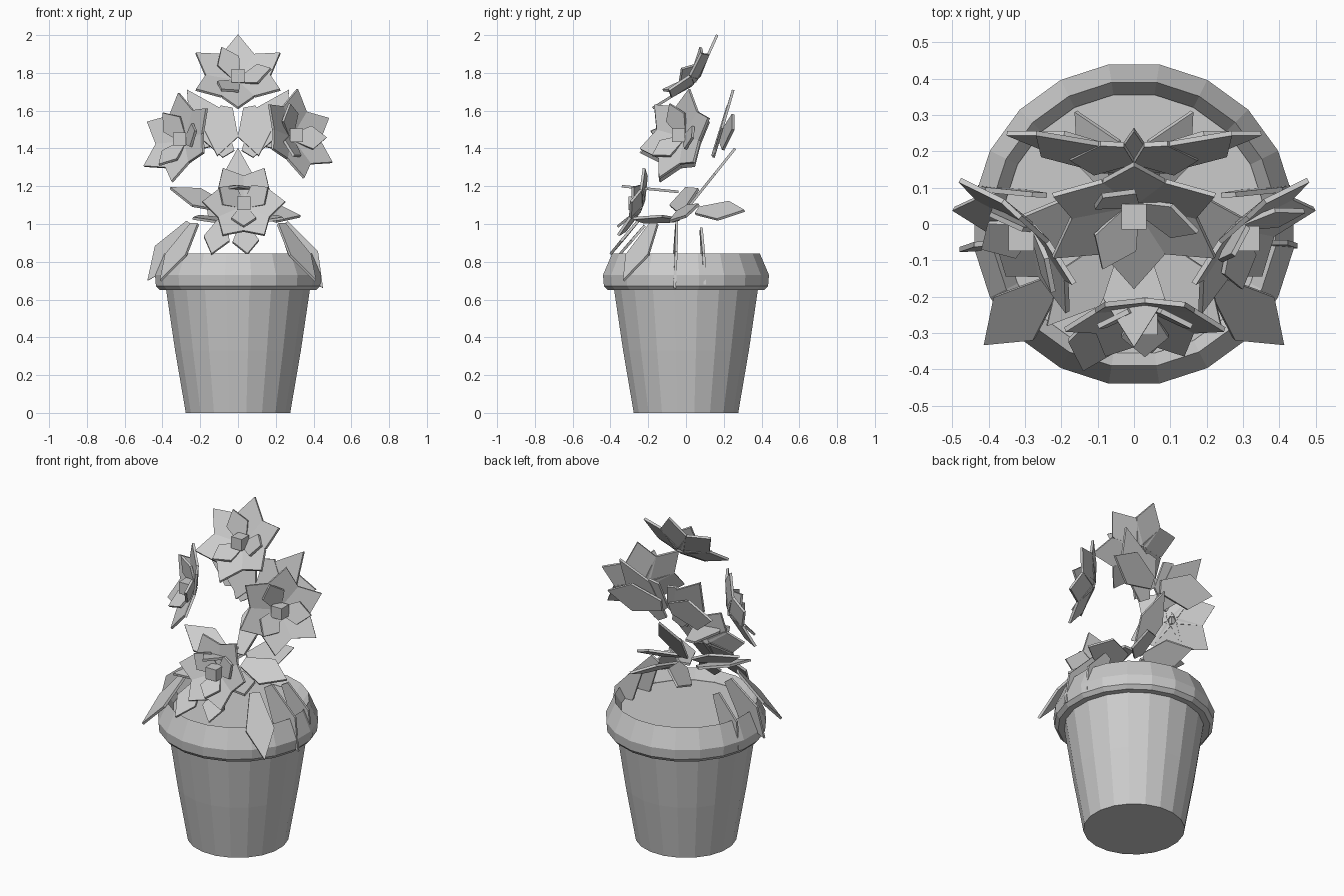
import bpy, bmesh, math
from mathutils import Vector

if "Cube" in bpy.data.objects:
    bpy.data.objects.remove(bpy.data.objects["Cube"])

grey = bpy.data.materials.new("plain grey")
grey.diffuse_color = (0.6, 0.6, 0.6, 1)
grey.use_nodes = True
grey.node_tree.nodes["Principled BSDF"].inputs["Base Color"].default_value = grey.diffuse_color


def finish(name, bm):
    bmesh.ops.recalc_face_normals(bm, faces=bm.faces)
    me = bpy.data.meshes.new(name)
    bm.to_mesh(me)
    bm.free()
    me.materials.append(grey)
    ob = bpy.data.objects.new(name, me)
    bpy.context.collection.objects.link(ob)
    return ob


def lathe(name, profile, sides=20):
    """Turn a radius/height profile about z, closing both ends."""
    bm = bmesh.new()
    rings = []
    for r, z in profile:
        rings.append([bm.verts.new((r * math.cos(2 * math.pi * (i + .5) / sides),
                                    r * math.sin(2 * math.pi * (i + .5) / sides), z))
                      for i in range(sides)])
    for a, b in zip(rings, rings[1:]):
        for i in range(sides):
            j = (i + 1) % sides
            bm.faces.new((a[i], a[j], b[j], b[i]))
    bm.faces.new(rings[0])
    bm.faces.new(rings[-1])
    return finish(name, bm)


# outline of a pointed blade: (fraction along, half width fraction)
BLADE = [(0, .18), (.55, .5), (1, 0), (.55, -.5), (0, -.18)]


def blade(bm, base, tip, width, facing, thick=.014):
    """Add a thin five-sided blade from base to tip."""
    base, tip = Vector(base), Vector(tip)
    along = tip - base
    side = along.cross(Vector(facing)).normalized()
    n = side.cross(along).normalized() * thick / 2
    pts = [base + along * t + side * width * w for t, w in BLADE]
    top = [bm.verts.new(p + n) for p in pts]
    low = [bm.verts.new(p - n) for p in pts]
    bm.faces.new(top)
    bm.faces.new(low[::-1])
    for i in range(5):
        j = (i + 1) % 5
        bm.faces.new((top[i], low[i], low[j], top[j]))


def flower(name, heart, normal, radius, turn=0):
    """Six outer and three inner petals cupped around a small cube."""
    n = Vector(normal).normalized()
    right = Vector((0, 0, 1)).cross(n).normalized()
    up = n.cross(right)
    c = Vector(heart) - n * .045
    bm = bmesh.new()
    for count, r, cup, w, off in ((6, radius, 17, .17, 0), (3, radius * .75, 30, .13, 30)):
        for i in range(count):
            a = math.radians(90 + turn + off + 360 * i / count)
            d = right * math.cos(a) + up * math.sin(a)
            k = math.radians(cup)
            d = d * math.cos(k) + n * math.sin(k)
            blade(bm, c + d * .02, c + d * r, w, n)
    finish(name + "_petals", bm)
    bm = bmesh.new()
    bmesh.ops.create_cube(bm, size=.07)
    bmesh.ops.translate(bm, verts=bm.verts, vec=Vector(heart))
    finish(name + "_centre", bm)


def leaves(name, specs):
    """Each spec: base, tip, width, facing, mirrored or not."""
    bm = bmesh.new()
    for base, tip, w, face, mirrored in specs:
        for s in (1, -1) if mirrored else (1,):
            blade(bm, *[(s * p[0], p[1], p[2]) for p in (base, tip)], w,
                  (s * face[0], face[1], face[2]))
    finish(name, bm)


# pot with sloped collar, and soil inside it
lathe("pot", [(.28, 0), (.337, .33), (.385, .65), (.42, .65), (.44, .672), (.445, .73),
              (.395, .845), (.36, .79), (.36, .775)])
lathe("soil", [(.361, .77), (.361, .785)])

# flowers
flower("top_flower", (0, .02, 1.785), (0, -.75, .66), .27)
flower("left_flower", (-.31, -.04, 1.45), (-.68, -.68, .28), .26, 10)
flower("right_flower", (.31, -.04, 1.47), (.68, -.68, .28), .26, -10)
flower("front_flower", (.03, -.27, 1.11), (0, -.93, .36), .23, 30)

# leaves at the back, behind the side flowers
leaves("back_leaves", [
    ((.05, .15, 1.37), (.27, .25, 1.71), .2, (0, -1, .28), True),
    ((.03, .19, 1.47), (.35, .25, 1.5), .2, (0, -1, .28), True),
    ((.06, .22, 1.62), (.11, .14, 1.36), .18, (0, -1, .3), True),
])

# ring of leaves in the middle
leaves("middle_leaves", [
    ((0, .02, 1.1), (0, .26, 1.4), .15, (0, -.7, .7), False),
    ((.02, .06, 1.07), (.16, .31, 1.07), .16, (.5, -.3, .8), True),
    ((-.05, -.02, 1.08), (-.36, 0, 1.19), .18, (0, -.5, .85), False),
    ((.05, -.02, 1.08), (.33, 0, 1.04), .18, (0, -.5, .85), False),
    ((.04, -.05, 1.02), (.24, -.28, 1.03), .15, (.2, -.5, .8), True),
    ((0, -.04, 1.17), (0, -.34, 1.2), .17, (0, -.1, 1), False),
])

# leaves drooping over the pot rim
leaves("drooping_leaves", [
    ((-.25, -.05, 1.0), (-.48, -.07, .7), .16, (0, -1, .1), False),
    ((.24, -.05, 1.0), (.45, -.06, .66), .16, (0, -1, .1), False),
    ((.26, .08, .97), (.43, .1, .68), .13, (0, -1, .1), True),
    ((.23, -.17, 1.0), (.41, -.33, .7), .16, (.65, -.6, .35), True),
    ((-.08, -.25, 1.02), (-.14, -.4, .84), .14, (0, -.7, .7), False),
    ((.03, -.22, .99), (.05, -.35, .84), .14, (0, -.7, .7), False),
])
